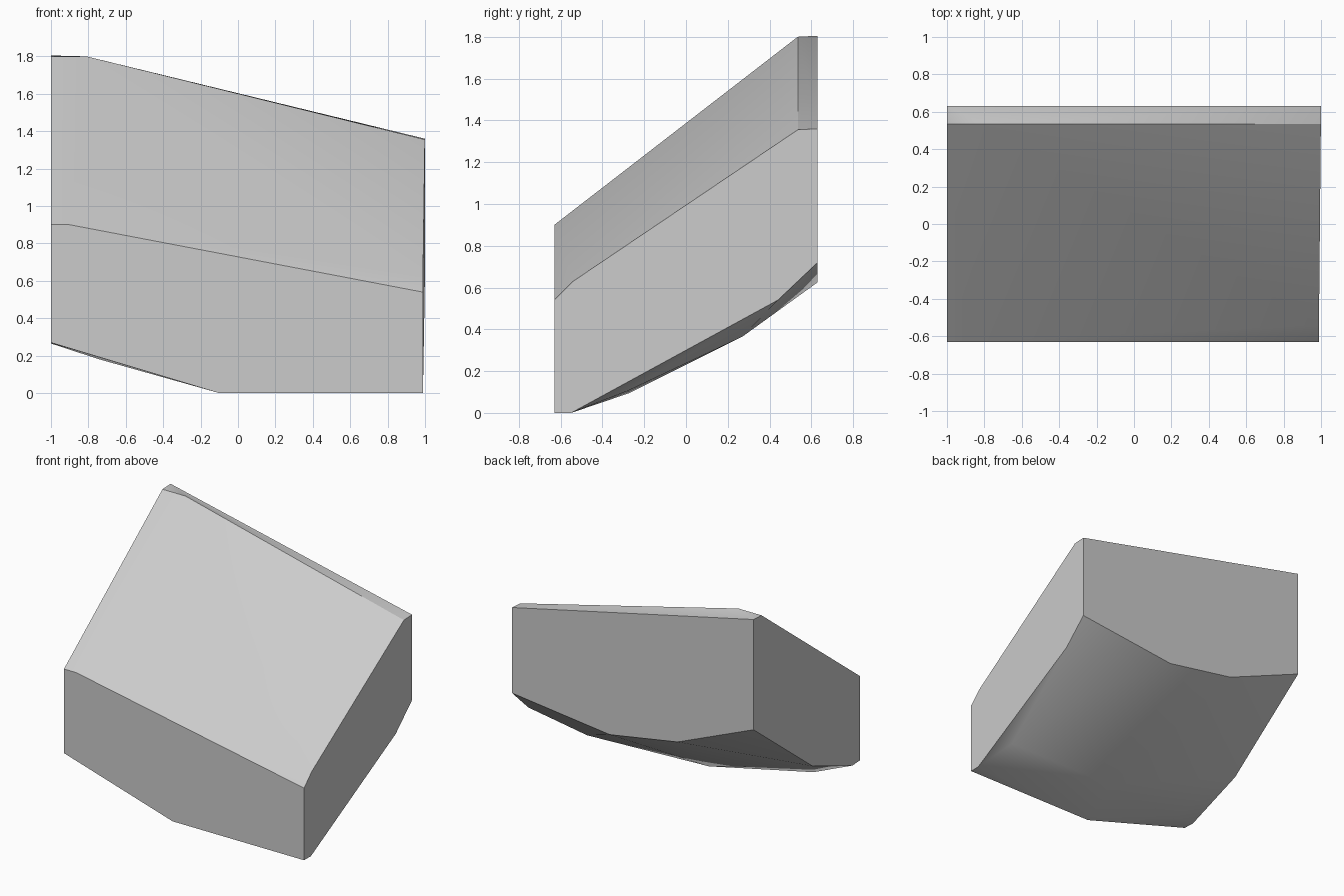
import bpy
import bmesh
import math

# Remove the default cube only
default_cube = bpy.data.objects.get("Cube")
if default_cube:
    bpy.data.objects.remove(default_cube, do_unlink=True)

FRONT, BACK = -0.63, 0.63


def make_material(name, colour):
    material = bpy.data.materials.new(name)
    material.use_nodes = True
    material.diffuse_color = colour
    material.node_tree.nodes["Principled BSDF"].inputs["Base Color"].default_value = colour
    return material


def low_x(y):
    """The wall on the +x side leans very slightly towards the back."""
    return 0.994 + 0.006 * y / BACK


# Outline of the tall wall on the -x side, as (y, z)
tall_wall = [(FRONT, 0.9), (0.535, 1.8), (BACK, 1.805),
             (BACK, 0.98), (-0.07, 0.44), (-0.54, 0.265), (FRONT, 0.27)]

# Outline of the low wall on the +x side, as (y, z)
low_wall = [(FRONT, 0.54), (-0.54, 0.63), (0.535, 1.355), (BACK, 1.36),
            (BACK, 0.72), (0.44, 0.54), (-0.55, 0), (FRONT, 0)]

# Extra corners along the front and back walls, as (x, z)
front_corners = [(-0.9, 0.9), (-0.1, 0)]
back_corners = [(-0.37, 0.72), (0.19, 0.625)]

# Chipped ridge on top and rounded facets underneath
ridge_corner = [(-0.81, 0.535, 1.8)]
belly_corners = [(0.63, 0.27, 0.365), (0, -0.27, 0.095),
                 (-0.74, -0.45, 0.18), (0.9, -0.28, 0.105)]

points = [(-1, y, z) for y, z in tall_wall]
points += [(low_x(y), y, z) for y, z in low_wall]
points += [(x, FRONT, z) for x, z in front_corners]
points += [(x, BACK, z) for x, z in back_corners]
points += ridge_corner + belly_corners

# Wrap the corners into one solid stone block
bm = bmesh.new()
for point in points:
    bm.verts.new(point)
hull = bmesh.ops.convex_hull(bm, input=bm.verts[:])
loose = [v for v in bm.verts if not v.link_faces]
bmesh.ops.delete(bm, geom=loose, context='VERTS')

# Merge the coplanar triangles of the flat walls
bmesh.ops.dissolve_limit(bm, angle_limit=math.radians(0.5),
                         verts=bm.verts[:], edges=bm.edges[:])
bmesh.ops.recalc_face_normals(bm, faces=bm.faces[:])

mesh = bpy.data.meshes.new("stone_block")
bm.to_mesh(mesh)
bm.free()
stone_block = bpy.data.objects.new("stone_block", mesh)
bpy.context.collection.objects.link(stone_block)
mesh.materials.append(make_material("stone grey", (0.6, 0.6, 0.6, 1)))

# Soft facets with crisp outer edges
bpy.ops.object.select_all(action='DESELECT')
stone_block.select_set(True)
bpy.context.view_layer.objects.active = stone_block
bpy.ops.object.shade_smooth_by_angle(angle=math.radians(30))
